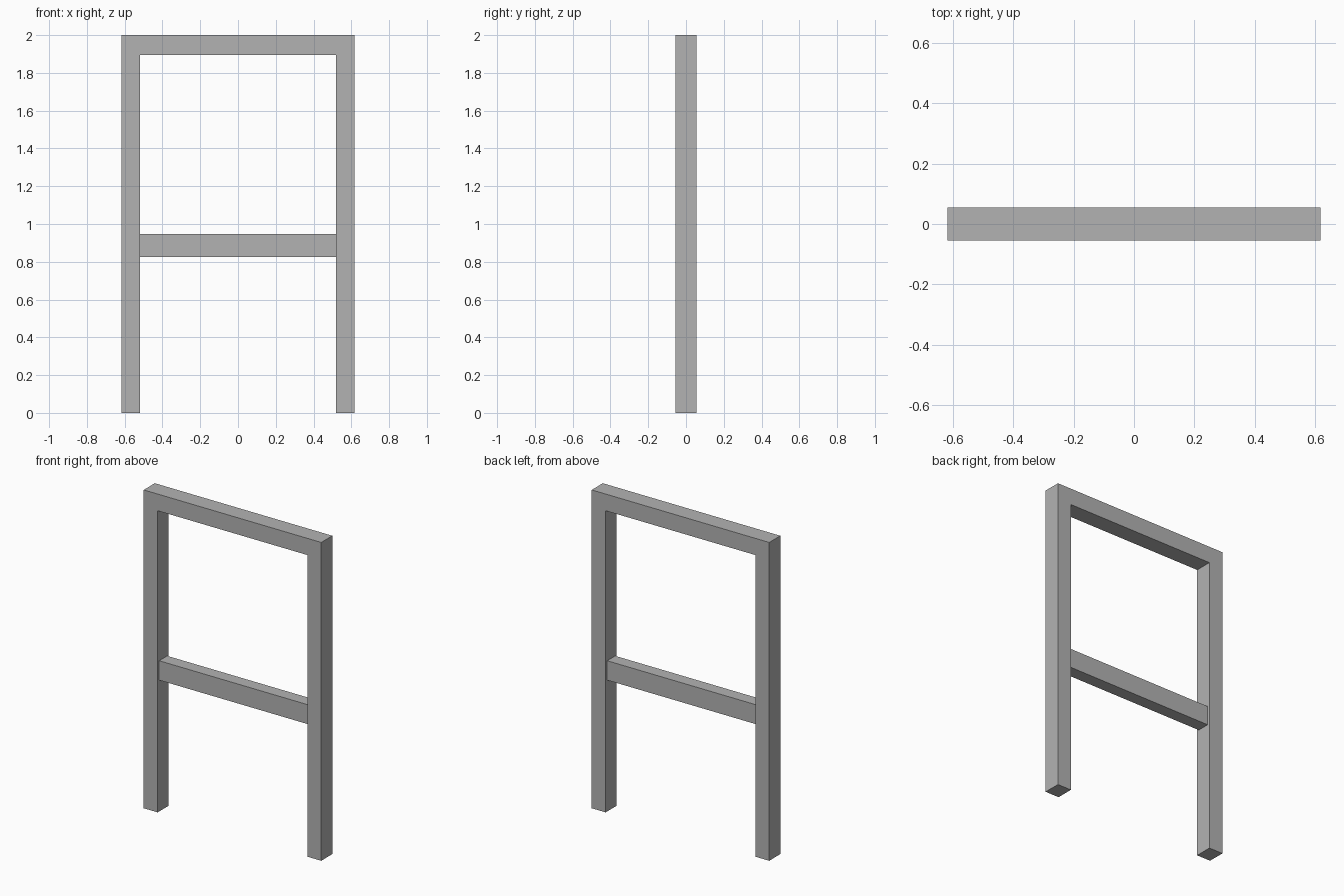
import bpy
import bmesh

if "Cube" in bpy.data.objects:
    bpy.data.objects.remove(bpy.data.objects["Cube"], do_unlink=True)

OUTER, INNER = 0.617, 0.52     # half widths of the frame
TOP, UNDER = 2.0, 1.895        # top and underside of the top rail

grey = bpy.data.materials.new("plain grey")
grey.use_nodes = True
grey.diffuse_color = (0.45, 0.45, 0.45, 1)
grey.node_tree.nodes["Principled BSDF"].inputs["Base Color"].default_value = grey.diffuse_color


def extruded(name, outline, half_depth):
    """Extrude an x-z outline symmetrically along y."""
    bm = bmesh.new()
    face = bm.faces.new([bm.verts.new((x, -half_depth, z)) for x, z in outline])
    result = bmesh.ops.extrude_face_region(bm, geom=[face], use_keep_orig=True)
    moved = [v for v in result["geom"] if isinstance(v, bmesh.types.BMVert)]
    bmesh.ops.translate(bm, verts=moved, vec=(0, 2 * half_depth, 0))
    bmesh.ops.recalc_face_normals(bm, faces=bm.faces)
    mesh = bpy.data.meshes.new(name)
    bm.to_mesh(mesh)
    bm.free()
    mesh.materials.append(grey)
    obj = bpy.data.objects.new(name, mesh)
    bpy.context.collection.objects.link(obj)
    return obj


# Two legs and the top rail as one continuous frame
half = [(OUTER, TOP), (OUTER, 0), (INNER, 0), (INNER, UNDER)]
extruded("frame", half + [(-x, z) for x, z in reversed(half)], 0.055)

# Slightly thinner cross rail between the legs
low, high = 0.825, 0.947
extruded("cross_rail", [(-INNER, low), (INNER, low), (INNER, high), (-INNER, high)], 0.04)
